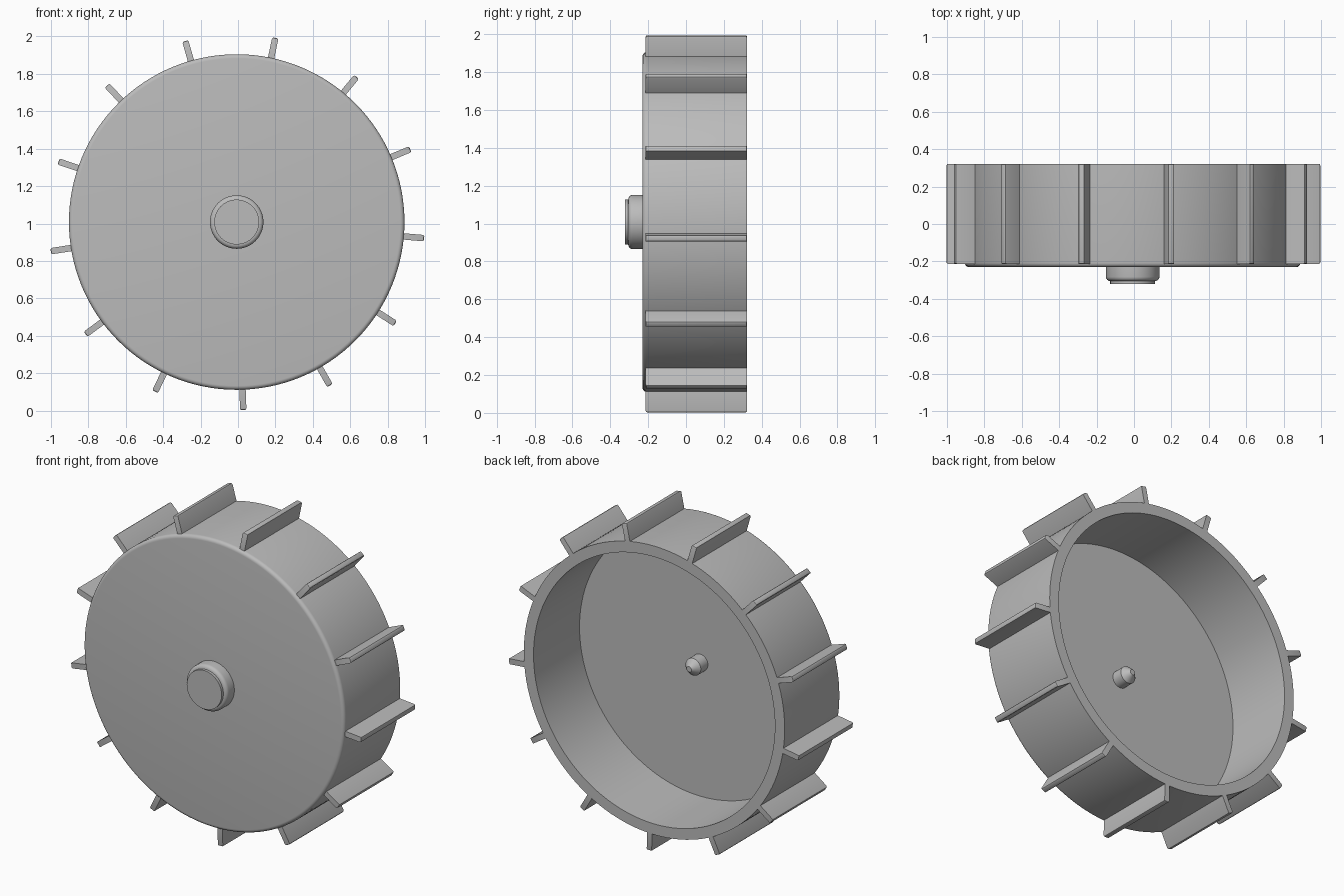
import bpy, bmesh, math
from mathutils import Matrix, Vector

cube = bpy.data.objects.get("Cube")
if cube:
    bpy.data.objects.remove(cube, do_unlink=True)

CENTRE = Vector((-0.007, 0, 1.008))
FRONT, FLOOR, BACK = -0.23, -0.13, 0.322
RADIUS, INNER = 0.897, 0.83

grey = bpy.data.materials.new("plain grey")
grey.use_nodes = True
colour = (0.5, 0.5, 0.5, 1)
grey.diffuse_color = colour
grey.node_tree.nodes["Principled BSDF"].inputs["Base Color"].default_value = colour


def finish(name, bm):
    bmesh.ops.recalc_face_normals(bm, faces=bm.faces[:])
    mesh = bpy.data.meshes.new(name)
    bm.to_mesh(mesh)
    bm.free()
    mesh.materials.append(grey)
    obj = bpy.data.objects.new(name, mesh)
    obj.location = CENTRE
    bpy.context.collection.objects.link(obj)
    bpy.ops.object.select_all(action='DESELECT')
    obj.select_set(True)
    bpy.context.view_layer.objects.active = obj
    bpy.ops.object.shade_smooth_by_angle(angle=math.radians(30))
    return obj


def lathe(name, profile, steps):
    """Turn a (radius, y) profile about the y axis."""
    bm = bmesh.new()
    verts = [bm.verts.new((r, y, 0)) for r, y in profile]
    edges = [bm.edges.new(pair) for pair in zip(verts, verts[1:])]
    bmesh.ops.spin(bm, geom=verts + edges, cent=(0, 0, 0), axis=(0, 1, 0),
                   angle=math.tau, steps=steps)
    bmesh.ops.remove_doubles(bm, verts=bm.verts[:], dist=0.0001)
    return finish(name, bm)


def fillet(r, y, size, steps=5):
    """Quarter round from a front face onto the side at radius r."""
    angles = [math.pi / 2 * i / steps for i in range(steps + 1)]
    return [(r - size + size * math.sin(a), y + size - size * math.cos(a)) for a in angles]


# Open drum with a rounded front edge
lathe("drum", [(0, FRONT)] + fillet(RADIUS, FRONT, 0.022)
      + [(RADIUS, BACK), (INNER, BACK), (INNER, FLOOR), (0, FLOOR)], 128)

# Stepped hub on the front
lathe("front_hub", [(0, -0.322), (0.12, -0.322), (0.12, -0.305)]
      + fillet(0.143, -0.305, 0.023) + [(0.143, FRONT + 0.01)], 64)

# Pointed axle peg inside the drum
lathe("axle_peg", [(0.053, FLOOR - 0.01), (0.053, FLOOR + 0.07),
                   (0.017, FLOOR + 0.11), (0, FLOOR + 0.11)], 40)

# Paddles around the rim, tip edges bevelled
PADDLES, ROOT, TIP, THICK = 13, 0.88, 1.006, 0.034
PADDLE_FRONT = -0.213
for i in range(PADDLES):
    bm = bmesh.new()
    size = (TIP - ROOT, BACK - PADDLE_FRONT, THICK)
    middle = Vector(((TIP + ROOT) / 2, (BACK + PADDLE_FRONT) / 2, 0))
    bmesh.ops.create_cube(bm, size=1, matrix=Matrix.Translation(middle) @ Matrix.Diagonal((*size, 1)))
    tip_edges = [e for e in bm.edges if all(v.co.x > TIP - 0.001 for v in e.verts)]
    bmesh.ops.bevel(bm, geom=tip_edges, offset=0.009, segments=2, profile=0.5, affect='EDGES')
    angle = math.radians(88) - math.tau * i / PADDLES
    bmesh.ops.rotate(bm, verts=bm.verts[:], cent=(0, 0, 0), matrix=Matrix.Rotation(angle, 3, 'Y'))
    finish(f"paddle_{i + 1}", bm)
